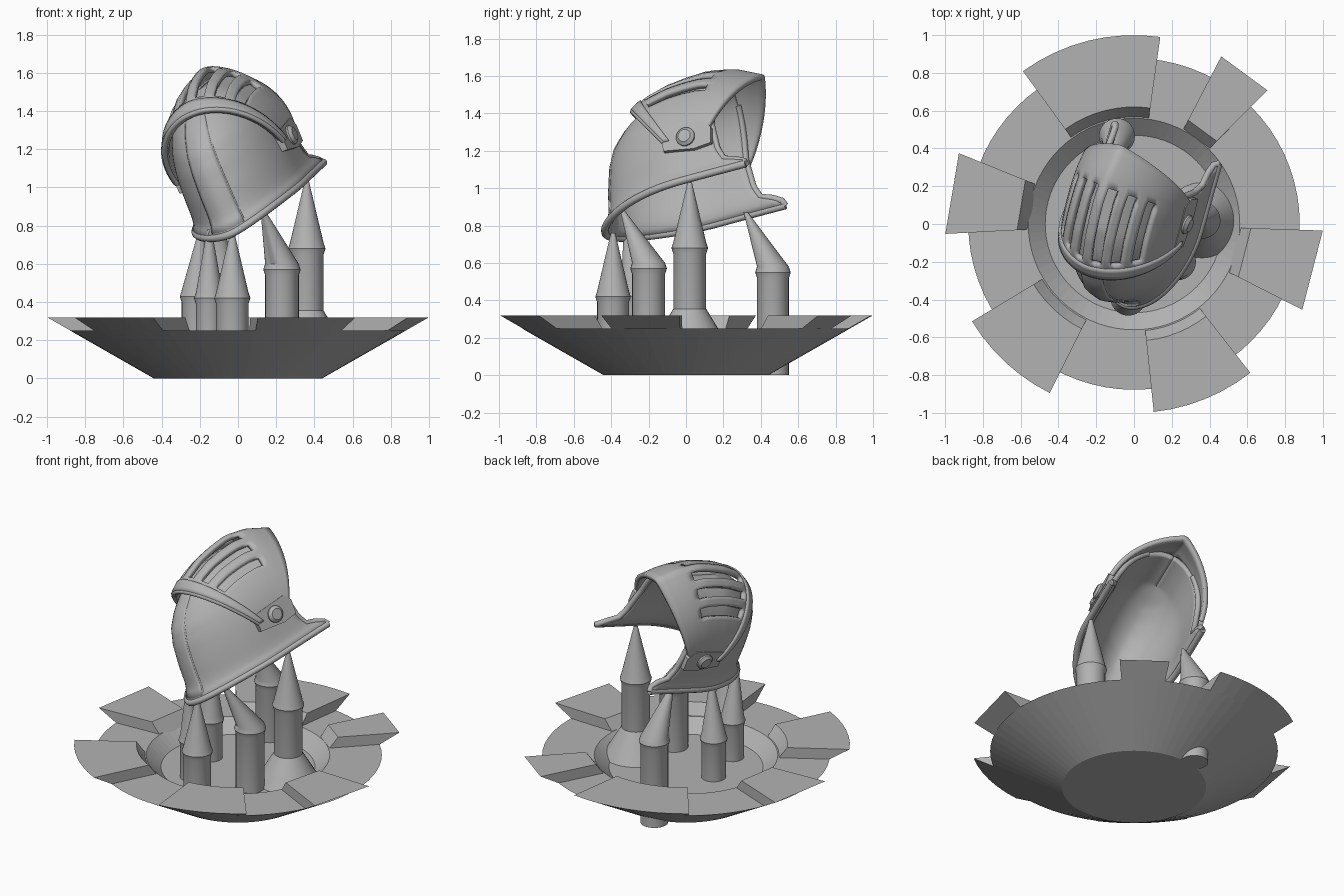
import bpy, math
from mathutils import Vector

cube = bpy.data.objects.get("Cube")
if cube:
    bpy.data.objects.remove(cube)

grey = bpy.data.materials.new("plain_grey")
grey.use_nodes = True
colour = (0.45, 0.45, 0.45, 1)
grey.diffuse_color = colour
grey.node_tree.nodes["Principled BSDF"].inputs["Base Color"].default_value = colour

# Tilted frame of the helmet: side, forward, up
ORIGIN = Vector((0.048, -0.018, 0.904))
FORWARD = Vector((0.264, 0.933, 0.242)).normalized()
UP = Vector((0.867, -0.336, 0.354)).cross(FORWARD).normalized()
SIDE = FORWARD.cross(UP)


def place(r, f, u):
    return ORIGIN + SIDE * r + FORWARD * f + UP * u


def interp(table, x):
    for (x0, y0), (x1, y1) in zip(table, table[1:]):
        if x <= x1:
            return y0 + (y1 - y0) * max(0, x - x0) / (x1 - x0)
    return table[-1][1]


def build(name, verts, faces, smooth=None, thick=0):
    mesh = bpy.data.meshes.new(name)
    mesh.from_pydata(verts, [], faces)
    mesh.materials.append(grey)
    obj = bpy.data.objects.new(name, mesh)
    bpy.context.collection.objects.link(obj)
    bpy.ops.object.select_all(action='DESELECT')
    obj.select_set(True)
    bpy.context.view_layer.objects.active = obj
    bpy.ops.object.mode_set(mode='EDIT')
    bpy.ops.mesh.select_all(action='SELECT')
    bpy.ops.mesh.normals_make_consistent(inside=False)
    bpy.ops.object.mode_set(mode='OBJECT')
    if smooth:
        bpy.ops.object.shade_smooth_by_angle(angle=math.radians(smooth))
    if thick:
        mod = obj.modifiers.new("thickness", 'SOLIDIFY')
        mod.thickness = thick
        mod.offset = 0
    return obj


def sheet(name, point, rows, cols, keep=lambda i, j: True, thick=0.03):
    """Grid of faces over point(row 0..1, column 0..1)."""
    verts = [point(i / rows, j / cols) for i in range(rows + 1) for j in range(cols + 1)]
    w = cols + 1
    faces = [(i * w + j, i * w + j + 1, (i + 1) * w + j + 1, (i + 1) * w + j)
             for i in range(rows) for j in range(cols) if keep(i, j)]
    return build(name, verts, faces, 40, thick)


def loft(name, rings, closed=False, smooth=None):
    """Join rings of equal size, capped unless they form a loop."""
    n = len(rings[0])
    m = len(rings)
    verts = [p for ring in rings for p in ring]
    faces = []
    for i in range(m if closed else m - 1):
        a, b = i * n, (i + 1) % m * n
        faces += [(a + k, a + (k + 1) % n, b + (k + 1) % n, b + k) for k in range(n)]
    if not closed:
        faces += [tuple(range(n)), tuple(range((m - 1) * n, m * n))]
    return build(name, verts, faces, smooth)


def circle(centre, radius, n=28):
    return [Vector(centre) + Vector((radius * math.cos(k * math.tau / n),
            radius * math.sin(k * math.tau / n), 0)) for k in range(n)]


def tube(name, points, radius):
    data = bpy.data.curves.new(name, 'CURVE')
    data.dimensions = '3D'
    data.bevel_depth = radius
    data.bevel_resolution = 3
    data.use_fill_caps = True
    line = data.splines.new('POLY')
    line.points.add(len(points) - 1)
    for p, co in zip(line.points, points):
        p.co = (*co, 1)
    data.materials.append(grey)
    obj = bpy.data.objects.new(name, data)
    bpy.context.collection.objects.link(obj)


# Raft: shallow dish with raised flaps around the edge
dish = [(0.44, 0), (0.8775, 0.25), (0.56, 0.25), (0.47, 0.17)]
loft("raft_dish", [circle((0, 0, z), r, 72) for r, z in dish])

flap_section = [(0.8775, 0.25), (1.0, 0.32), (0.62, 0.32), (0.5, 0.16)]
for start, end, steps in [(158, 183, 1), (82, 126, 8), (45, 62.5, 1),
                          (-27, -2, 1), (-84, -52, 6), (-149, -116.5, 6)]:
    rings = []
    for i in range(steps + 1):
        a = math.radians(start + (end - start) * i / steps)
        rings.append([(r * math.cos(a), r * math.sin(a), z) for r, z in flap_section])
    loft("raft_flap", rings)

# Support columns: foot, radius, shoulder height, tip
columns = [((-0.09, 0.465, 0), 0.085, 0.55, (-0.12, 0.32, 0.87)),
           ((0.36, 0.02, 0.1), 0.088, 0.68, (0.36, 0.02, 1.03)),
           ((0.23, -0.2, 0.1), 0.088, 0.57, (0.13, -0.34, 0.88)),
           ((-0.03, -0.39, 0.1), 0.085, 0.42, (-0.03, -0.39, 0.76)),
           ((-0.15, -0.28, 0.1), 0.07, 0.42, (-0.15, -0.32, 0.78)),
           ((-0.22, 0.02, 0.1), 0.075, 0.43, (-0.19, 0, 0.79))]
for (x, y, z), r, h, tip in columns:
    loft("support_column", [circle((x, y, z), r), circle((x, y, h - 0.03), r),
                            circle((x, y, h), r + 0.01), circle((x, y, h + 0.03), r),
                            circle(tip, 0.012)], smooth=35)
loft("support_foot", [circle((0.36, 0.02, 0.17), 0.2), circle((0.36, 0.02, 0.36), 0.085)], smooth=35)

# Skull: arched shell, rounded behind and open in front
TOP = 0.64
back_line = [(0, -0.445), (0.03, -0.41), (0.08, -0.39), (0.2, -0.377), (0.32, -0.355), (0.41, -0.32),
             (0.49, -0.25), (0.55, -0.17), (0.6, -0.07), (TOP, 0.08)]
front_line = [(0, 0.475), (0.035, 0.46), (0.075, 0.35), (0.14, 0.32), (0.3, 0.3), (TOP, 0.34)]


def skull_point(v, s, grow=0.0):
    u = TOP * math.sin(v * math.pi / 2)
    s = 2 * s - 1
    back, front = interp(back_line, u), interp(front_line, u)
    f = back + (front - back) * abs(s) ** 2
    width = 0.285 * math.sqrt(max(0, 1 - (u / TOP) ** 3)) + 0.03 * math.exp(-u / 0.03)
    x = min(1, (f - back) / (0.09 - back))
    r = math.copysign(width * (1 - (1 - x) ** 1.8) ** 0.56, s)
    drop = 0.05 * math.exp(-(f - back) / 0.2) * (1 - u / TOP)
    return place(r, f - grow, u - drop)


sheet("skull", skull_point, 30, 60)
tube("skull_rim", [skull_point(0, j / 60) for j in range(61)], 0.02)
sheet("back_seam_band", lambda v, s: skull_point(0.02 + 0.7 * v, 0.4 + 0.2 * s, 0.012), 20, 10, thick=0.02)
for side in (0.4, 0.6):
    tube("seam_edge", [skull_point(0.02 + 0.7 * i / 20, side, 0.012) for i in range(21)], 0.008)
for end in (0, 1):
    tube("face_edge", [skull_point(i / 40, end) for i in range(29)], 0.018)

# Visor: pointed arch swept from the back lip to the peak, with long slots
mid_f = [(0, -0.19), (0.2, -0.1), (0.4, 0.02), (0.7, 0.25), (1, 0.54)]
mid_u = [(0, 0.575), (0.1, 0.61), (0.2, 0.645), (0.4, 0.69), (0.55, 0.71), (0.7, 0.72), (0.85, 0.69), (1, 0.62)]


def visor_point(t, s, grow=0.0):
    a = s * math.pi
    k = 0.55 * t
    lift = (1 - k) * math.sin(a) + k * (1 - abs(2 * s - 1))
    side_f, side_u = 0.04 + 0.24 * t, 0.24
    f = side_f + (interp(mid_f, t) - side_f) * lift
    u = side_u + (interp(mid_u, t) + grow - side_u) * lift
    return place((0.31 + grow) * math.cos(a), f, u)


def not_slot(i, j):
    c = j - 30
    return not (abs(c) <= 16 and (c - 2) % 6 < 3 and 4 <= i < 17)


sheet("visor", visor_point, 22, 61, not_slot)
sheet("visor_band", lambda t, s: visor_point(0.13 * t, s, 0.012), 3, 61, thick=0.03)
tube("visor_lip", [visor_point(0, j / 60, 0.008) for j in range(61)], 0.014)

# Pivot plates with round studs on both sides
plate = [(0.03, 0.19), (0.2, 0.16), (0.3, 0.17), (0.31, 0.26), (0.27, 0.31), (0.03, 0.3)]


def stud(radius):
    return [(0.165 + radius * math.cos(k * math.tau / 24),
             0.237 + radius * math.sin(k * math.tau / 24)) for k in range(24)]


for sign in (-1, 1):
    loft("pivot_plate", [[place(sign * r, f, u) for f, u in plate] for r in (0.28, 0.325)])
    loft("pivot_stud", [[place(sign * r, f, u) for f, u in stud(rad)]
                        for r, rad in ((0.3, 0.052), (0.335, 0.052), (0.35, 0.035))], smooth=30)
